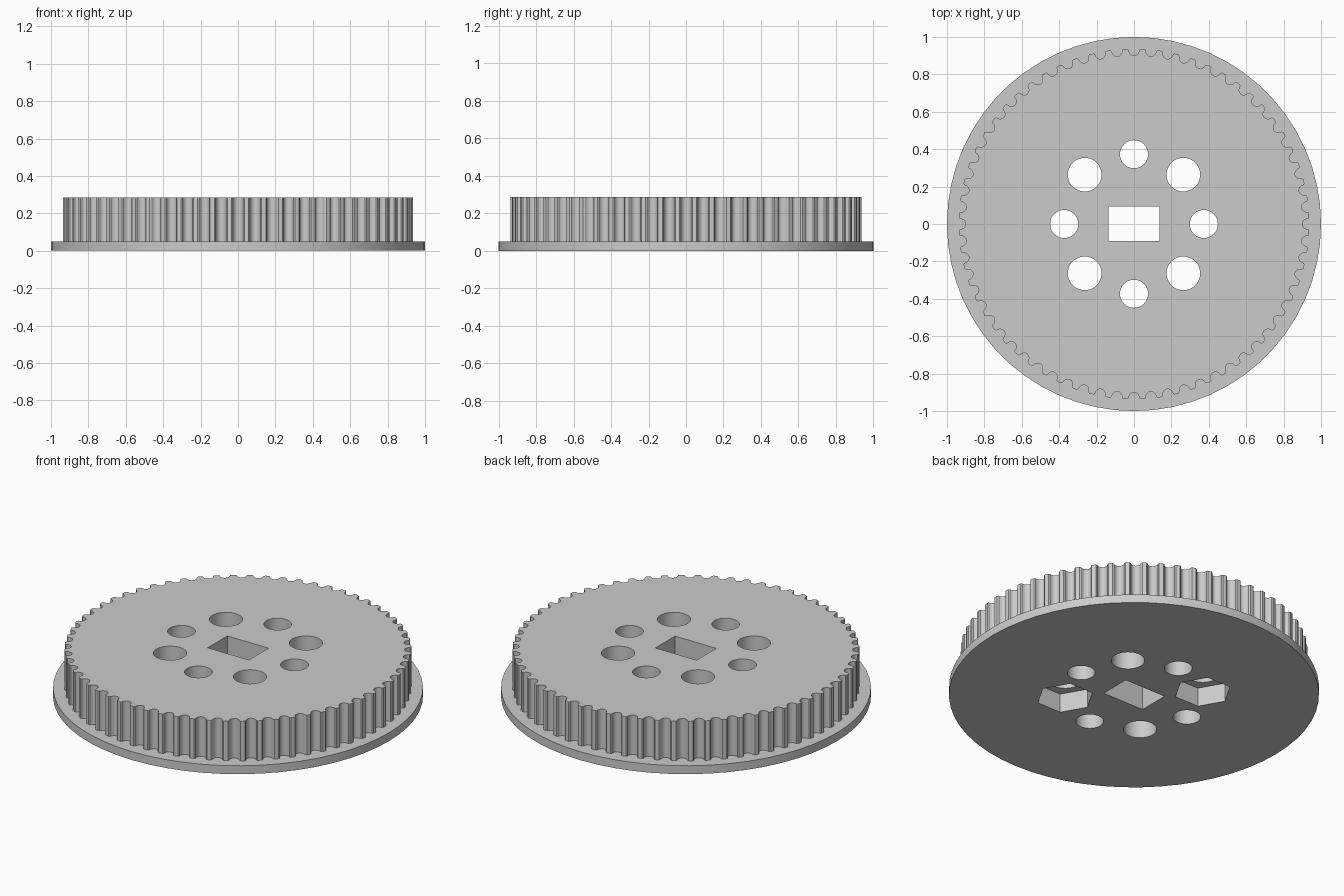
import bpy, bmesh
from math import sin, cos, pi

cube = bpy.data.objects.get("Cube")
if cube:
    bpy.data.objects.remove(cube, do_unlink=True)

TEETH = 64
TIP_R = 0.937
FLANGE_TOP = 0.05
TOP = 0.286
POCKET_DEPTH = 0.112

grey = bpy.data.materials.new("plain grey")
grey.use_nodes = True
grey.diffuse_color = (0.6, 0.6, 0.6, 1)
grey.node_tree.nodes["Principled BSDF"].inputs["Base Color"].default_value = (0.6, 0.6, 0.6, 1)


def prism(name, outline, z0, z1):
    """Extrude a closed 2D outline from z0 to z1."""
    bm = bmesh.new()
    base = bm.faces.new([bm.verts.new((x, y, z0)) for x, y in outline])
    new = bmesh.ops.extrude_face_region(bm, geom=[base], use_keep_orig=True)["geom"]
    up = [v for v in new if isinstance(v, bmesh.types.BMVert)]
    bmesh.ops.translate(bm, verts=up, vec=(0, 0, z1 - z0))
    bmesh.ops.recalc_face_normals(bm, faces=bm.faces)
    mesh = bpy.data.meshes.new(name)
    bm.to_mesh(mesh)
    bm.free()
    mesh.materials.append(grey)
    obj = bpy.data.objects.new(name, mesh)
    bpy.context.collection.objects.link(obj)
    return obj


def circle(r, sides, cx=0, cy=0):
    return [(cx + r * cos(2 * pi * i / sides), cy + r * sin(2 * pi * i / sides))
            for i in range(sides)]


def tooth_outline():
    """Rounded belt grooves with softened lips, repeated around the rim."""
    half, lip, depth = 0.03, 0.007, 0.031
    groove = [(-half - lip, TIP_R)]
    for i in range(9):
        a = pi * (i / 8 - 0.5)
        groove.append((half * sin(a), TIP_R - 0.006 - depth * cos(a)))
    groove.append((half + lip, TIP_R))
    points = []
    for k in range(TEETH):
        for offset, r in groove:
            a = 2 * pi * k / TEETH + offset
            points.append((r * cos(a), r * sin(a)))
    return points


# Main bodies
flange = prism("base_flange", circle(1, 60), 0, FLANGE_TOP)
rim = prism("toothed_wheel", tooth_outline(), FLANGE_TOP, TOP)

# Shaft slot and the ring of through holes
cutters = [prism("slot_cutter", [(-0.136, -0.091), (0.136, -0.091),
                                 (0.136, 0.094), (-0.136, 0.094)], -0.1, 0.4)]
for k in range(8):
    a = k * pi / 4
    radius = 0.09 if k % 2 else 0.075
    cutters.append(prism("hole_cutter", circle(radius, 48, 0.373 * cos(a), 0.373 * sin(a)),
                         -0.1, 0.4))

# Hexagonal nut pockets in the underside of two opposite holes
for side in (-1, 1):
    cutters.append(prism("pocket_cutter", circle(0.156, 6, side * 0.264, -side * 0.264),
                         -0.1, POCKET_DEPTH))

# Cut both bodies, then bake the result
for body in (flange, rim):
    for cutter in cutters:
        mod = body.modifiers.new("cut", 'BOOLEAN')
        mod.operation = 'DIFFERENCE'
        mod.solver = 'EXACT'
        mod.object = cutter
bpy.context.view_layer.update()
graph = bpy.context.evaluated_depsgraph_get()
baked = [bpy.data.meshes.new_from_object(b.evaluated_get(graph)) for b in (flange, rim)]
for body, mesh in zip((flange, rim), baked):
    body.modifiers.clear()
    body.data = mesh
for cutter in cutters:
    bpy.data.objects.remove(cutter, do_unlink=True)

# Smooth the curved walls, keep the corners crisp
bpy.ops.object.select_all(action='DESELECT')
for body in (flange, rim):
    body.select_set(True)
bpy.context.view_layer.objects.active = rim
bpy.ops.object.shade_smooth_by_angle(angle=pi / 6)
